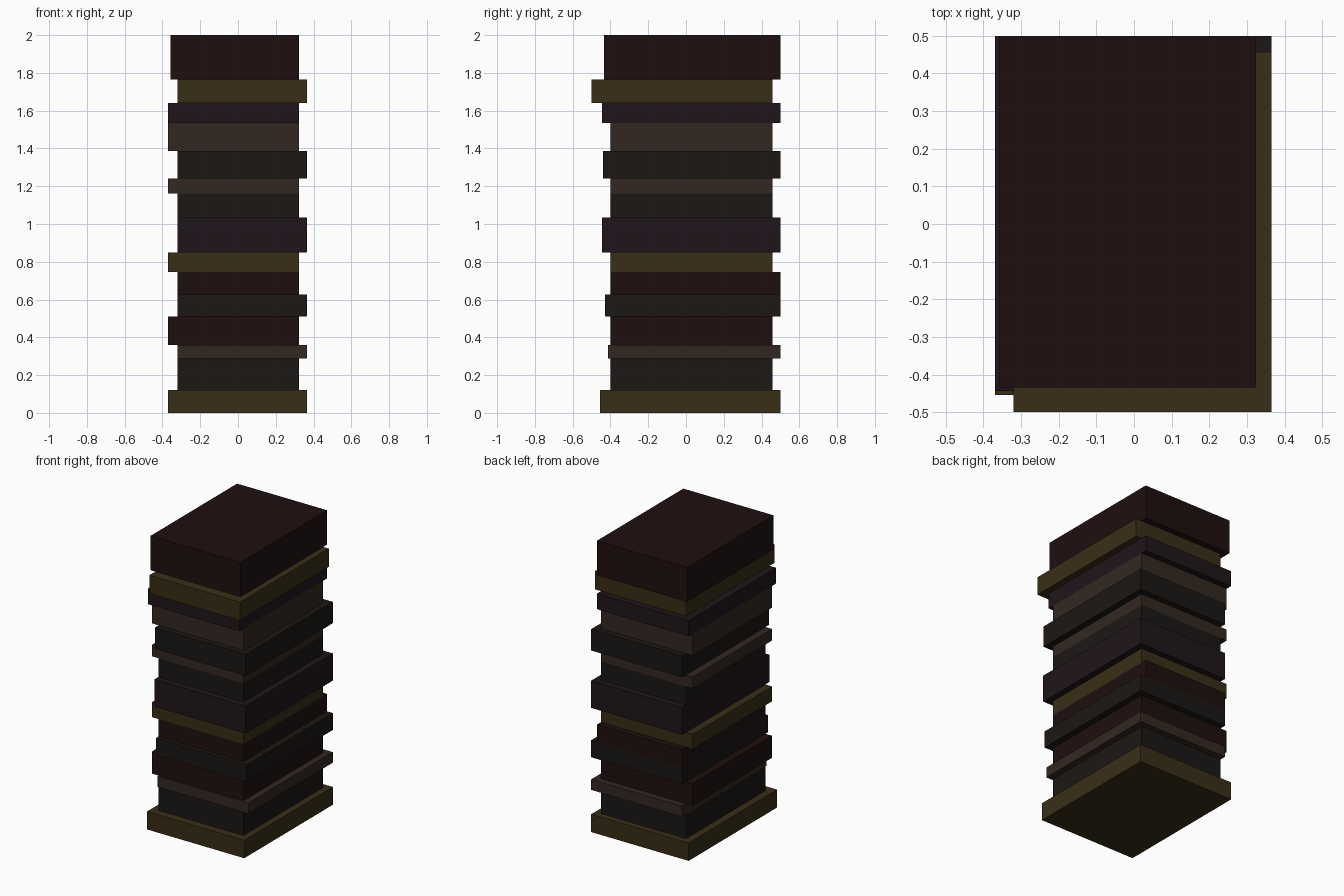
import bpy

if "Cube" in bpy.data.objects:
    bpy.data.objects.remove(bpy.data.objects["Cube"])


def material(name, rgb):
    # sRGB bytes to linear diffuse colour
    mat = bpy.data.materials.new(name)
    lin = [c / 255 / 12.92 if c < 11 else ((c / 255 + 0.055) / 1.055) ** 2.4 for c in rgb]
    mat.diffuse_color = (*lin, 1)
    mat.use_nodes = True
    mat.node_tree.nodes["Principled BSDF"].inputs["Base Color"].default_value = mat.diffuse_color
    return mat


COLOURS = {
    "olive": material("olive", (57, 46, 22)),
    "black": material("black", (27, 23, 20)),
    "maroon": material("maroon", (31, 15, 15)),
    "purple": material("purple", (31, 21, 27)),
    "brown": material("brown", (52, 39, 33)),
}

# Common footprint edges shared by the stacked slabs
L, LW = -0.32, -0.37      # left edge, normal and overhanging
R, RW = 0.322, 0.366      # right edge
F = -0.40                 # front edge (overhangs vary)
B, BW = 0.457, 0.50       # back edge

# Slabs bottom to top: colour, top height, left, right, front, back
SLABS = [
    ("olive", 0.122, LW, RW, -0.455, BW),
    ("black", 0.288, L, R, F, B),
    ("brown", 0.360, L, RW, -0.412, BW),
    ("maroon", 0.511, LW, R, F, B),
    ("black", 0.627, L, RW, -0.43, BW),
    ("maroon", 0.746, L, R, F, BW),
    ("olive", 0.848, LW, R, F, B),
    ("purple", 1.034, L, RW, -0.444, BW),
    ("black", 1.161, L, R, F, B),
    ("brown", 1.240, LW, R, F, B),
    ("black", 1.386, L, RW, -0.44, BW),
    ("brown", 1.534, LW, R, F, B),
    ("purple", 1.641, LW, R, -0.444, BW),
    ("olive", 1.766, L, RW, -0.50, B),
    ("maroon", 2.0, -0.357, 0.324, -0.434, BW),
]

# Stack of slabs, each resting on the one below
bottom = 0.0
for i, (colour, top, x0, x1, y0, y1) in enumerate(SLABS, 1):
    bpy.ops.mesh.primitive_cube_add(
        size=1, location=((x0 + x1) / 2, (y0 + y1) / 2, (bottom + top) / 2))
    slab = bpy.context.object
    slab.name = f"{colour}_book_{i:02d}"
    slab.scale = (x1 - x0, y1 - y0, top - bottom)
    bpy.ops.object.transform_apply(location=False, rotation=False, scale=True)
    slab.data.materials.append(COLOURS[colour])
    bottom = top
